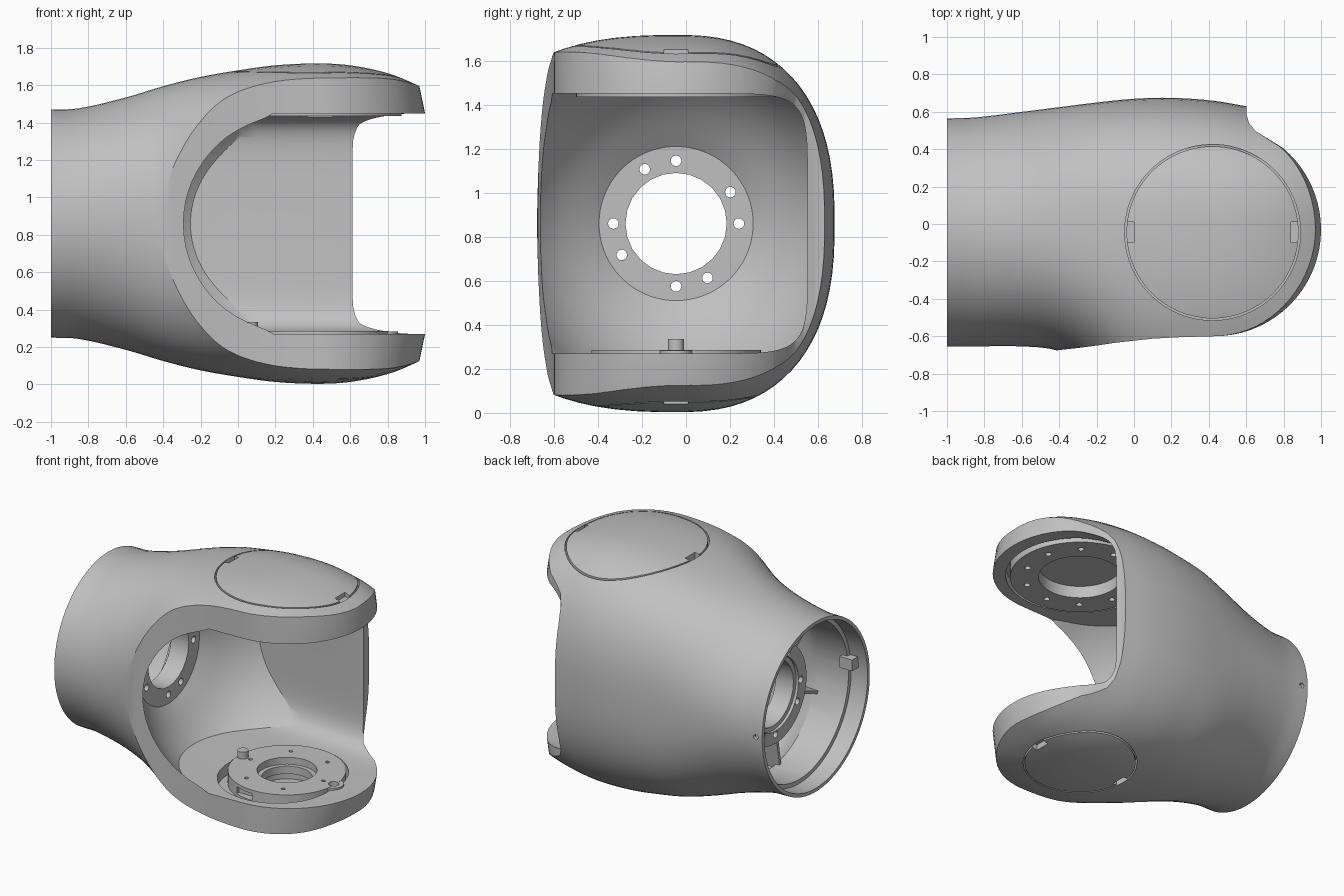
import bpy, bmesh, math
from mathutils import Vector, Matrix

if "Cube" in bpy.data.objects:
    bpy.data.objects.remove(bpy.data.objects["Cube"], do_unlink=True)

YC, ZC = -0.045, 0.86      # long axis of the housing
PX = 0.42                  # pivot axis of the fork

grey = bpy.data.materials.new("light grey")
grey.use_nodes = True
colour = (0.53, 0.53, 0.53, 1)
grey.diffuse_color = colour
grey.node_tree.nodes["Principled BSDF"].inputs["Base Color"].default_value = colour


def finish(bm, name):
    bmesh.ops.recalc_face_normals(bm, faces=bm.faces)
    me = bpy.data.meshes.new(name)
    bm.to_mesh(me)
    bm.free()
    me.materials.append(grey)
    ob = bpy.data.objects.new(name, me)
    bpy.context.collection.objects.link(ob)
    return ob


def bridge(name, rings):
    """Closed solid through a list of equal point rings."""
    bm = bmesh.new()
    rows = [[bm.verts.new(p) for p in ring] for ring in rings]
    for a, b in zip(rows, rows[1:]):
        for i in range(len(a)):
            j = (i + 1) % len(a)
            bm.faces.new((a[i], a[j], b[j], b[i]))
    bm.faces.new(rows[0])
    bm.faces.new(rows[-1])
    return finish(bm, name)


def blend(keys, k, t):
    """Smooth section between keys k and k + 1."""
    p = [keys[min(max(k + d, 0), len(keys) - 1)] for d in (-1, 0, 1, 2)]
    step = p[2][0] - p[1][0]
    out = [p[1][0] + t * step]
    for c in range(1, 5):
        a, b, e, f = (q[c] for q in p)
        m1 = (e - a) / (p[2][0] - p[0][0]) * step
        m2 = (f - b) / (p[3][0] - p[1][0]) * step
        out.append((2*t**3 - 3*t*t + 1) * b + (t**3 - 2*t*t + t) * m1
                   + (3*t*t - 2*t**3) * e + (t**3 - t*t) * m2)
    return out


def loft(name, keys, steps=4, n=80):
    """Smooth loft along x; key = x, back, front, half height, squareness."""
    secs = [blend(keys, k, s / steps) for k in range(len(keys) - 1) for s in range(steps)]
    secs.append(keys[-1])
    rings = []
    for x, back, front, hz, e in secs:
        ring = []
        for i in range(n):
            a = 2 * math.pi * (i + 0.5) / n
            c, s = math.cos(a), math.sin(a)
            y = math.copysign(abs(c) ** (2 / e), c) * (back if c > 0 else front)
            z = math.copysign(abs(s) ** (2 / e), s) * hz
            ring.append((x, YC + y, ZC + z))
        rings.append(ring)
    return bridge(name, rings)


def bowl(name, profile):
    """Round loft through (x, radius) pairs."""
    return loft(name, [(x, r, r, r, 2) for x, r in profile])


def cyl(name, start, end, r, n=48):
    a, b = Vector(start), Vector(end)
    bm = bmesh.new()
    m = Matrix.Translation((a + b) / 2) @ (b - a).to_track_quat('Z', 'Y').to_matrix().to_4x4()
    bmesh.ops.create_cone(bm, cap_ends=True, segments=n, radius1=r, radius2=r,
                          depth=(b - a).length, matrix=m)
    return finish(bm, name)


def box(name, centre, size, turn=0):
    bm = bmesh.new()
    m = Matrix.Translation(centre) @ Matrix.Rotation(turn, 4, 'X') @ Matrix.Diagonal((*size, 1))
    bmesh.ops.create_cube(bm, size=1, matrix=m)
    return finish(bm, name)


def combine(ob, others, op='DIFFERENCE'):
    """Apply booleans one after another and discard the tools."""
    for tool in others:
        tool.hide_render = True
        mod = ob.modifiers.new("cut", 'BOOLEAN')
        mod.operation, mod.solver, mod.object = op, 'EXACT', tool
        dg = bpy.context.evaluated_depsgraph_get()
        me = bpy.data.meshes.new_from_object(ob.evaluated_get(dg))
        ob.modifiers.clear()
        ob.data = me
        bpy.data.objects.remove(tool, do_unlink=True)
    return ob


def pivot_cyl(z0, z1, r, dx=0, dy=0, n=64):
    return cyl("pivot_cutter", (PX + dx, YC + dy, z0), (PX + dx, YC + dy, z1), r, n)


def axis_cyl(x0, x1, r, y=0, z=0, n=64):
    return cyl("axis_cutter", (x0, YC + y, ZC + z), (x1, YC + y, ZC + z), r, n)


def ring_points(r, angles):
    return [(r * math.cos(math.radians(a)), r * math.sin(math.radians(a))) for a in angles]


# outer skin of the housing
body = loft("fork_housing", [
    (-1, .61, .61, .61, 2), (-.85, .615, .61, .617, 2), (-.6, .645, .61, .675, 2.1),
    (-.4, .67, .635, .735, 2.3), (-.2, .695, .745, .785, 2.5), (0, .715, .92, .82, 2.5),
    (.2, .72, 1, .847, 2.5), (PX, .705, 1.03, .857, 2.5), (.6, .675, 1.03, .847, 2.5),
    (.8, .64, 1.03, .805, 2.5), (.95, .60, 1.03, .745, 2.5), (1.05, .57, 1.03, .69, 2.5)])

# plan outline that trims the arms, with drafted arm tips
outline = [(-1.1, -1), (-.5, -1), (-.5, -.69), (-.4, -.674), (-.3, -.663), (-.2, -.65),
           (-.1, -.635), (.1, -.613), (.25, -.605)]
outline += [(.43 + x, y - .03) for x, y in ring_points(.57, range(-90, 51, 5))]
outline += [(.71, .46), (.65, .497), (.615, .54), (.602, .585), (.6, .64), (.6, 1), (-1.1, 1)]
trim = [[(x if x < .43 else .43 + (x - .43) * k, y, z) for x, y in outline]
        for z, k in ((-.28, .8), (.27, 1), (1.45, 1), (2, .8))]
combine(body, [bridge("plan_trim", trim)], 'INTERSECT')

# open fork space: a rounded box meeting a bowl around the flange
space = loft("fork_space", [
    (-.7, .65, 1.5, .59, 7), (-.25, .645, 1.5, .59, 7), (.1, .625, 1.5, .59, 7),
    (.6, .597, 1.5, .59, 7), (1.2, .59, 1.5, .59, 7)])
combine(space, [bowl("funnel", [(-.52, .35), (-.4, .51), (-.3, .61), (-.2, .68), (-.1, .73),
                                (0, .766), (.2, .82), (.4, .95), (.7, 1.3), (1.3, 2.2)])],
        'INTERSECT')
combine(body, [space])

# hollow round end with a stepped lip, reaching round the back of the bowl
combine(body, [axis_cyl(-1.1, -.87, .585), axis_cyl(-1.05, -.6, .555)])
hollow = loft("shell_hollow", [
    (-.62, .555, .555, .555, 2), (-.5, .60, .57, .65, 2.2), (-.4, .62, .575, .69, 2.3),
    (-.3, .64, .57, .72, 2.4), (-.2, .65, .56, .74, 2.5)])
combine(hollow, [bowl("bowl_back", [(-.56, .35), (-.4, .56), (-.3, .655), (-.1, .77)])])
combine(body, [hollow])

# raised hub, radial ribs and tabs inside the round end
hub = [axis_cyl(-.68, -.53, .35)]
hub += [box("rib", (-.59, YC + y, ZC + z), (.12, .26, .02), math.radians(a))
        for a in range(20, 380, 60) for y, z in ring_points(.455, [a])]
hub += [box("tab", (-.88, YC + s * .55, ZC + s * -.08), (.1, .08, .08)) for s in (-1, 1)]
combine(body, hub, 'UNION')

# flange bore and bolt holes
cuts = [axis_cyl(-.8, -.4, .23, n=24), axis_cyl(-.7, -.66, .26)]
cuts += [axis_cyl(-.8, -.4, .024, y, z, 16)
         for y, z in ring_points(.285, [q + d for q in range(0, 360, 90) for d in (0, 30)])]
# locking screw hole through the back of the lip
cuts.append(cyl("screw_cutter", (-.95, YC + .5, ZC), (-.95, YC + .7, ZC), .018, 16))
# bearing pockets of both arms
cuts += [pivot_cyl(.19, .4, .40), pivot_cyl(.19, .4, .39, dy=-.11),
         pivot_cyl(1.32, 1.52, .485), pivot_cyl(.13, .3, .195)]
# cover seams and pry notches; the lower cover is smaller
for z0, z1, r, zn in ((-.1, .11, .37, .03), (1.56, 1.9, .47, 1.67)):
    seam = pivot_cyl(z0, z1, r, n=96)
    cuts.append(combine(seam, [pivot_cyl(z0 - .1, z1 + .1, r - .01, n=96)]))
    cuts += [box("notch_cutter", (PX + s * (r - .027), YC, zn), (.045, .11, .1))
             for s in (-1, 1)]
combine(body, cuts)

# lower bearing plate with lug and bolt holes
lower = pivot_cyl(.185, .285, .385)
lower.name = "lower_bearing_plate"
combine(lower, [pivot_cyl(.186, .284, .075, .36, n=32)], 'UNION')
holes = [pivot_cyl(.1, .4, .195), pivot_cyl(.22, .4, .035, .37, n=20),
         box("slot_cutter", (PX - .08, YC - .37, .235), (.14, .08, .05))]
holes += [pivot_cyl(.22, .4, .014, x, y, 12) for x, y in ring_points(.29, range(0, 360, 60))]
combine(lower, holes)
inner = combine(pivot_cyl(.18, .235, .2), [pivot_cyl(.1, .4, .165)])
inner.name = "lower_bearing_step"
peg = pivot_cyl(.25, .335, .036, -.35, n=24)
peg.name = "locating_peg"

# upper bearing plate with bolt holes
upper = pivot_cyl(1.435, 1.525, .455)
upper.name = "upper_bearing_plate"
combine(upper, [pivot_cyl(1.4, 1.6, .27)] +
        [pivot_cyl(1.4, 1.5, .02, x, y, 16) for x, y in ring_points(.36, range(15, 375, 36))])

# smooth shading with crisp edges
bpy.ops.object.select_all(action='DESELECT')
for ob in (body, lower, inner, peg, upper):
    ob.select_set(True)
bpy.context.view_layer.objects.active = body
bpy.ops.object.shade_smooth_by_angle(angle=math.radians(30))
